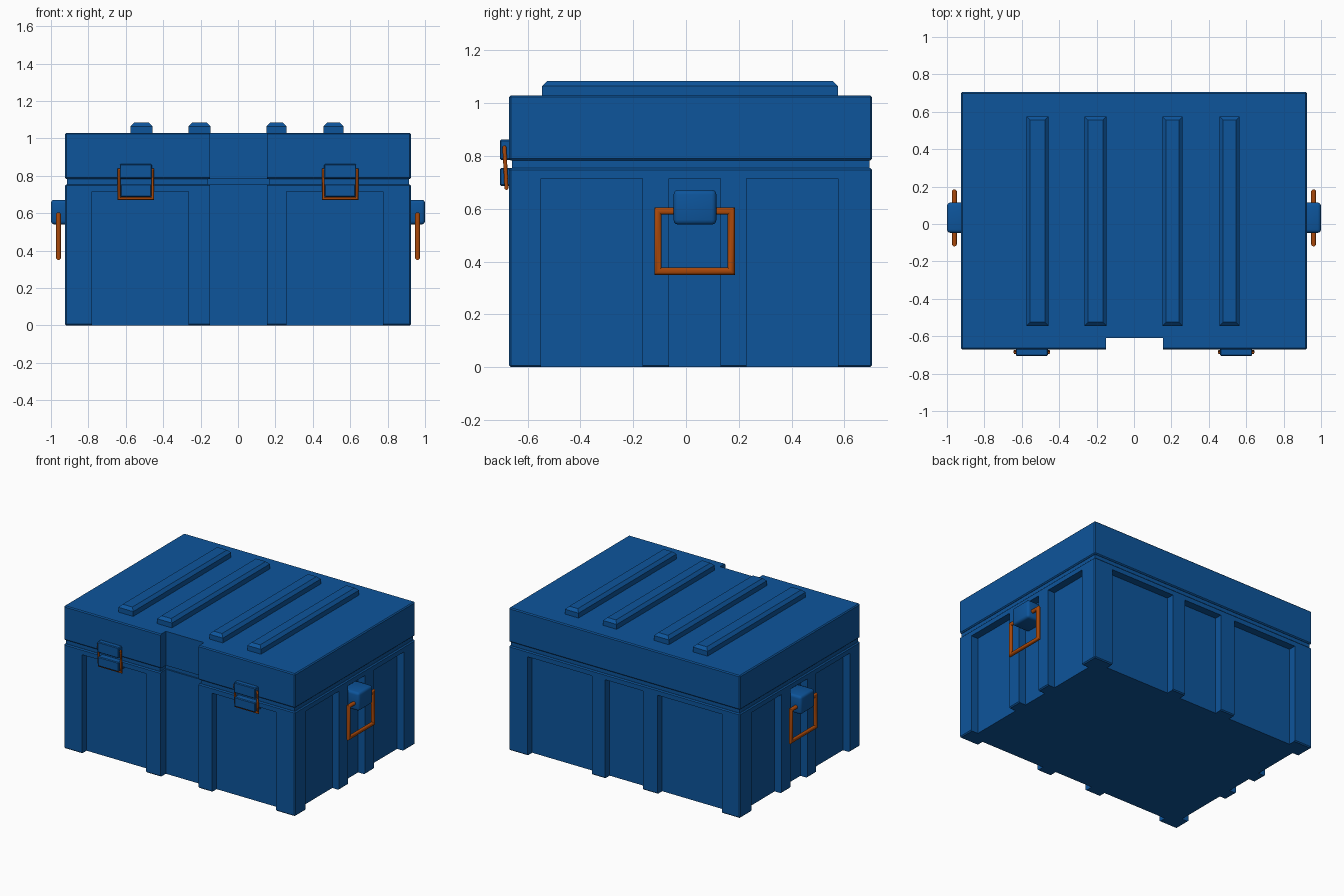
import bpy, bmesh, math
from mathutils import Matrix

if "Cube" in bpy.data.objects:
    bpy.data.objects.remove(bpy.data.objects["Cube"])


def material(name, color):
    m = bpy.data.materials.new(name)
    m.diffuse_color = (*color, 1)
    m.use_nodes = True
    m.node_tree.nodes["Principled BSDF"].inputs["Base Color"].default_value = m.diffuse_color
    return m


BLUE = material("blue_paint", (0.004, 0.09, 0.33))
ORANGE = material("orange_metal", (0.4, 0.065, 0.003))


def add_object(name, bm, mat, smooth=False):
    bmesh.ops.recalc_face_normals(bm, faces=bm.faces[:])
    mesh = bpy.data.meshes.new(name)
    bm.to_mesh(mesh)
    bm.free()
    ob = bpy.data.objects.new(name, mesh)
    bpy.context.collection.objects.link(ob)
    if mat:
        mesh.materials.append(mat)
    if smooth:
        bpy.ops.object.select_all(action='DESELECT')
        bpy.context.view_layer.objects.active = ob
        ob.select_set(True)
        bpy.ops.object.shade_smooth_by_angle(angle=math.radians(40))
    return ob


def add_box(bm, x, y, z):
    size = Matrix.Diagonal((x[1] - x[0], y[1] - y[0], z[1] - z[0], 1))
    mid = Matrix.Translation((sum(x) / 2, sum(y) / 2, sum(z) / 2))
    return bmesh.ops.create_cube(bm, size=1, matrix=mid @ size)["verts"]


def box(name, x, y, z, bevel=0.0, segments=1, smooth=False):
    bm = bmesh.new()
    add_box(bm, x, y, z)
    if bevel:
        bmesh.ops.bevel(bm, geom=bm.edges[:], offset=bevel, segments=segments,
                        profile=0.5, affect='EDGES')
    return add_object(name, bm, BLUE, smooth)


def cut(ob, boxes):
    bm = bmesh.new()
    for b in boxes:
        add_box(bm, *b)
    cutter = add_object("cutter", bm, None)
    cutter.hide_render = True
    mod = ob.modifiers.new("cut", 'BOOLEAN')
    mod.operation, mod.solver, mod.object = 'DIFFERENCE', 'EXACT', cutter
    bpy.context.view_layer.objects.active = ob
    bpy.ops.object.modifier_apply(modifier=mod.name)
    bpy.data.objects.remove(cutter)


def ring(name, half_u, half_v, r, matrix, sides=12):
    """Rectangular wire loop with mitred corners, lying in local XZ."""
    bm = bmesh.new()
    loops = []
    for su, sv in ((1, 1), (-1, 1), (-1, -1), (1, -1)):
        loop = []
        for k in range(sides):
            a = math.tau * k / sides
            c, s = r * math.cos(a), r * math.sin(a)
            loop.append(bm.verts.new((su * (half_u + c), s, sv * (half_v + c))))
        loops.append(loop)
    for i in range(4):
        p, q = loops[i], loops[(i + 1) % 4]
        for k in range(sides):
            n = (k + 1) % sides
            bm.faces.new((p[k], p[n], q[n], q[k]))
    bm.transform(matrix)
    return add_object(name, bm, ORANGE, True)


W, Y0, Y1, D = 0.925, -0.67, 0.705, 0.055
notch = ((-0.15, 0.155), (-1, Y0 + 0.06), (-0.5, 1.5))

# Body with open-bottomed recesses between the posts
body = box("body", (-W, W), (Y0, Y1), (0, 0.755), 0.007)
cuts = [notch]
pz = (-0.2, 0.715)
for x in ((-0.78, -0.265), (0.26, 0.775)):
    cuts.append((x, (-1, Y0 + D), pz))
for x in ((-0.78, -0.265), (-0.15, 0.155), (0.26, 0.775)):
    cuts.append((x, (Y1 - D, 1), pz))
for y in ((-0.55, -0.165), (-0.065, 0.13), (0.23, 0.575)):
    cuts.append(((W - D, 1.2), y, pz))
    cuts.append(((-1.2, D - W), y, pz))
cut(body, cuts)

# Recessed seam between body and lid
seam = box("seam", (0.01 - W, W - 0.01), (Y0 + 0.01, Y1 - 0.01), (0.745, 0.795))
cut(seam, [((-0.16, 0.165), (-1, Y0 + 0.07), (0, 1.5))])

# Lid
lid = box("lid", (-W, W), (Y0, Y1), (0.783, 1.03), 0.007)
cut(lid, [notch])

# Chamfered ribs on the lid
for i, (a, b) in enumerate(((-0.575, -0.457), (-0.265, -0.147),
                            (0.152, 0.26), (0.457, 0.565))):
    bm = bmesh.new()
    add_box(bm, (a, b), (-0.545, 0.575), (1.02, 1.085))
    top = [e for e in bm.edges if all(v.co.z > 1.05 for v in e.verts)]
    bmesh.ops.bevel(bm, geom=top, offset=0.02, segments=1, affect='EDGES')
    add_object(f"lid_rib_{i + 1}", bm, BLUE)

for side, s in (("left", -1), ("right", 1)):
    # Side handle bracket and its wire loop
    box(f"{side}_handle_bracket", tuple(sorted((s * 0.86, s * 1.0))),
        (-0.047, 0.115), (0.54, 0.672), 0.018, 3, True)
    ring(f"{side}_handle", 0.139, 0.114, 0.0135,
         Matrix.Translation((s * 0.96, 0.0325, 0.4775))
         @ Matrix.Rotation(math.pi / 2, 4, 'Z'))
    # Front latch: upper plate, lower catch and wire loop
    c = s * 0.546
    box(f"{side}_latch_plate", (c - 0.086, c + 0.086), (-0.705, -0.66),
        (0.785, 0.862), 0.005)
    box(f"{side}_latch_catch", (c - 0.083, c + 0.083), (-0.705, -0.61),
        (0.687, 0.755), 0.005)
    ring(f"{side}_latch_loop", 0.09, 0.077, 0.0075,
         Matrix.Translation((c, -0.684, 0.756))
         @ Matrix.Rotation(0.05, 4, 'X'))
